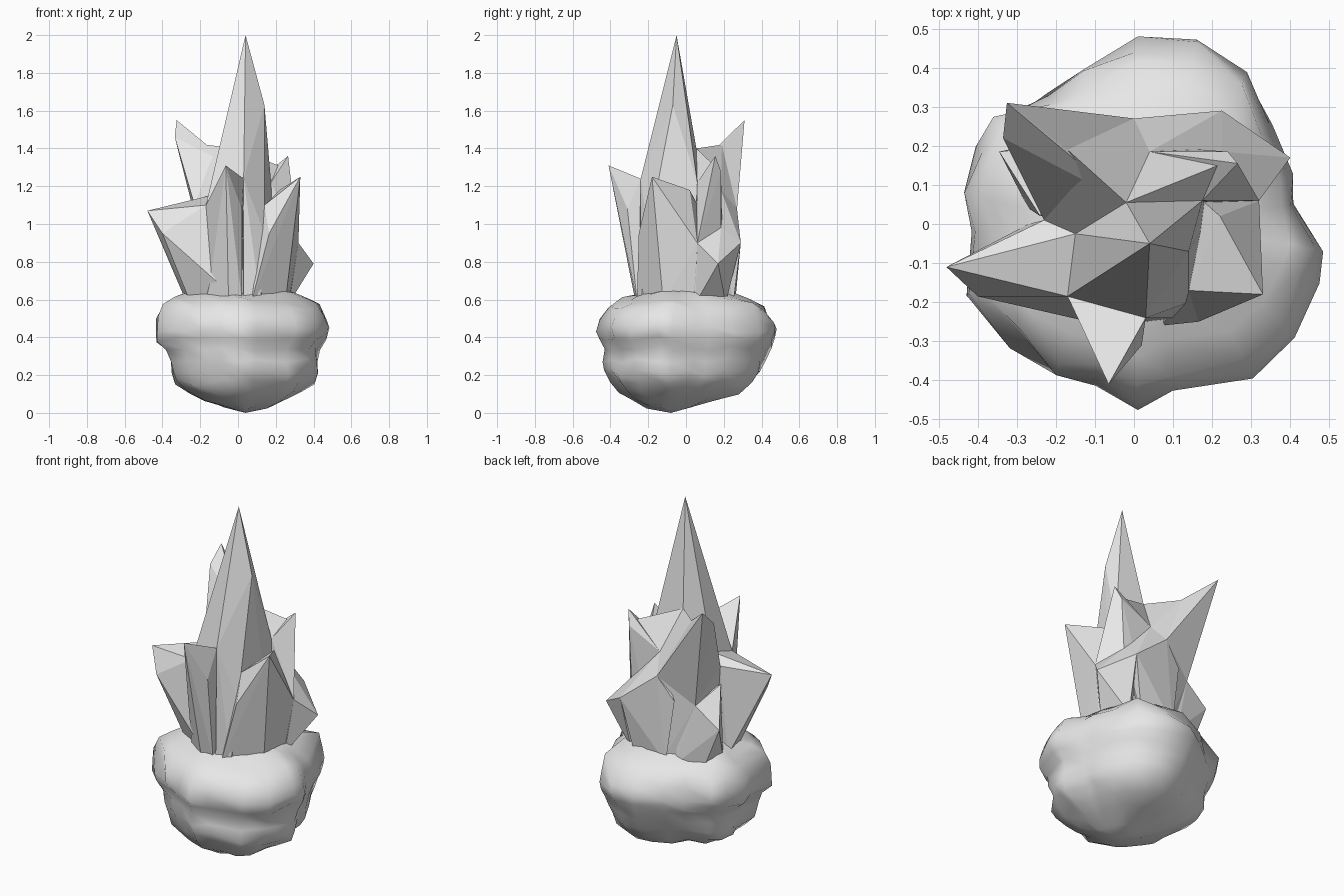
import bpy, bmesh, math
from mathutils import Vector, noise

if "Cube" in bpy.data.objects:
    bpy.data.objects.remove(bpy.data.objects["Cube"])

stone = bpy.data.materials.new("light grey stone")
stone.diffuse_color = (0.8, 0.8, 0.8, 1)
stone.use_nodes = True
stone.node_tree.nodes["Principled BSDF"].inputs["Base Color"].default_value = stone.diffuse_color


def finish(name, bm, smooth):
    bmesh.ops.recalc_face_normals(bm, faces=bm.faces[:])
    for f in bm.faces:
        f.smooth = smooth
    me = bpy.data.meshes.new(name)
    bm.to_mesh(me)
    bm.free()
    me.materials.append(stone)
    ob = bpy.data.objects.new(name, me)
    bpy.context.collection.objects.link(ob)
    return ob


shards = []


def shard(name, *points):
    """Faceted crystal: convex hull of its corner points."""
    bm = bmesh.new()
    for p in points:
        bm.verts.new(p)
    r = bmesh.ops.convex_hull(bm, input=bm.verts[:])
    junk = {g for g in r["geom_interior"] + r["geom_unused"]
            if isinstance(g, bmesh.types.BMVert)}
    bmesh.ops.delete(bm, geom=list(junk), context='VERTS')
    shards.append(finish(name, bm, False))


# Boulder: plan outline swept through a rounded height profile
outline = [(.01, .48), (.16, .47), (.29, .39), (.35, .25), (.41, .13), (.41, .05),
           (.48, -.07), (.47, -.15), (.41, -.29), (.3, -.39), (.1, -.43), (.01, -.48),
           (-.1, -.42), (-.2, -.39), (-.32, -.32), (-.42, -.18), (-.41, -.02),
           (-.43, .08), (-.41, .2), (-.35, .27), (-.22, .33), (-.13, .4)]
profile = [(.25, .03), (.48, .065), (.67, .11), (.79, .165), (.85, .22), (.88, .28), (.91, .34),
           (.97, .39), (1, .44), (.98, .5), (.92, .56), (.8, .60), (.65, .635), (.5, .655),
           (.25, .63)]
bm = bmesh.new()
rings = []
for frac, z in profile:
    ring = []
    for x, y in outline:
        low = 1 - frac if z < .3 else 0           # lowest point sits off centre
        fy = frac ** 1.6 if z > .48 else frac     # top slopes more to front and back
        p = Vector((x * frac + .04 * low, y * fy - .12 * low, z))
        n = noise.noise(p * 8 + Vector((3, 1, 5)))
        grow = 1 + (.1 * n if frac < 1 else .03 * n)
        p.x *= grow
        p.y *= grow
        p.z += .035 * noise.noise(p * 10) * min(1, frac + .1)
        ring.append(bm.verts.new(p))
    rings.append(ring)
N = len(outline)
for a, b in zip(rings, rings[1:]):
    for i in range(N):
        j = (i + 1) % N
        bm.faces.new((a[i], a[j], b[j], b[i]))
for ring, tip in ((rings[0], (.04, -.08, 0)), (rings[-1], (0, 0, .62))):
    v = bm.verts.new(tip)
    for i in range(N):
        bm.faces.new((ring[i], ring[(i + 1) % N], v))
finish("boulder", bm, True)

# Shoulder corners shared by neighbouring crystals
left_back = (-.15, -.025, 1.15)
left_front = (-.17, -.185, 1.10)
front_notch = (.03, -.24, 1.24)
spire_ridge = (.14, -.07, 1.63)
right_notch = (.175, .06, 1.22)
back_notch = (-.02, .055, 1.40)
left_valley = (-.23, .01, 1.10)
left_ridge = (-.17, .19, 1.42)
rear_left_dip = (-.2, .2, .93)
rear_mid = (.0, .27, 1.08)
rear_dip = (.04, .185, 1.18)
right_low = (.32, .06, .90)
rear_step = (.225, .185, .98)
back_right_low = (.225, .29, .90)
right_valley = (.14, -.17, 1.10)
right_foot = (.165, -.25, .95)

# Core that joins the crystals to the boulder
core = []
for i in range(9):
    a = math.tau * i / 9 + .2
    core.append((.25 * math.cos(a), .25 * math.sin(a), .55))
    core.append((.2 * math.cos(a), .2 * math.sin(a), .86 + .06 * (i % 2)))
shard("crystal_core", *core)

# Tall central spire
shard("central_spire", (.04, -.05, 2), spire_ridge, left_back, left_front,
      front_notch, right_notch, back_notch,
      (-.17, -.1, .55), (.03, -.22, .55), (.18, 0, .55), (0, .15, .55))

# Steep wall between the front and front right crystals
shard("front_wall", front_notch, spire_ridge, right_valley, right_notch,
      (.14, -.2, .95), (.03, -.25, .58), (.12, -.24, .58), (0, -.05, .58), (.2, .03, .58))

# Front crystal
shard("front_crystal", (-.065, -.41, 1.31), left_front, front_notch,
      (-.10, -.30, 1.14), (.02, -.31, 1.08),
      (-.05, -.27, .6), (.02, -.26, .6), (-.16, -.2, .6), (0, -.1, .6))

# Left crystal
shard("left_crystal", (-.48, -.11, 1.07), left_back, left_front, (-.40, -.185, .95),
      left_valley, (-.27, 0, .58), (-.25, -.12, .58), (-.05, -.265, .64), (-.1, 0, .58))

# Leaning back left crystal with its split tip
shard("back_left_crystal", (-.325, .31, 1.55), (-.335, .22, 1.46), left_ridge,
      left_valley, rear_mid, rear_left_dip, back_notch[:2] + (1.3,), (-.1, .1, .8))

# Saddle linking the leaning crystal to the spire
shard("rear_saddle", left_ridge, back_notch, left_valley, left_back, rear_dip, rear_mid,
      rear_left_dip, (-.2, .18, .58), (-.02, .26, .58), (-.2, .02, .58), (.05, .05, .58))

# Low outward crystal at the rear left
shard("rear_left_crystal", (-.345, .185, .82), rear_left_dip, (-.24, .02, 1.0),
      (-.1, .2, .92), (-.25, .19, .58), (-.27, .04, .58), (-.1, .24, .58), (-.1, .05, .58))

# Back right crystal
shard("back_right_crystal", (.265, .155, 1.36), (.24, .185, 1.28), right_notch,
      rear_dip, right_low, rear_step,
      (.05, .2, .58), (.2, .17, .58), (.27, .04, .58), (.05, .05, .58))

# Sloping wall between spire and back right crystal
shard("rear_wall", back_notch, right_notch, rear_dip, (.24, .16, 1.3),
      (.05, .18, .58), (.2, .1, .58), (0, 0, .58))

# Low rear ridge
shard("rear_ridge", rear_mid, rear_dip, back_right_low, rear_step,
      (-.1, .25, .95), (-.05, .26, .58), (.16, .25, .58), (.05, .1, .58))

# Short outward right crystal
shard("right_crystal", (.40, .17, .79), right_low, back_right_low, rear_step,
      (.27, .05, .58), (.21, .21, .58), (.1, .1, .6))

# Front right crystal
shard("front_right_crystal", (.33, -.18, 1.25), (.22, .02, 1.18), right_valley,
      right_foot, right_low, right_notch[:2] + (1.1,),
      (.27, .06, .58), (.25, -.12, .58), (.07, -.26, .58), (.06, -.05, .58))

# Fuse all crystals into one outer skin
cluster = shards[0]
cluster.name = "crystal_cluster"
for ob in shards[1:]:
    mod = cluster.modifiers.new("join " + ob.name, 'BOOLEAN')
    mod.operation, mod.solver, mod.object = 'UNION', 'EXACT', ob
skin = bpy.data.meshes.new_from_object(
    cluster.evaluated_get(bpy.context.evaluated_depsgraph_get()))
cluster.modifiers.clear()
cluster.data = skin
for ob in shards[1:]:
    bpy.data.objects.remove(ob)
